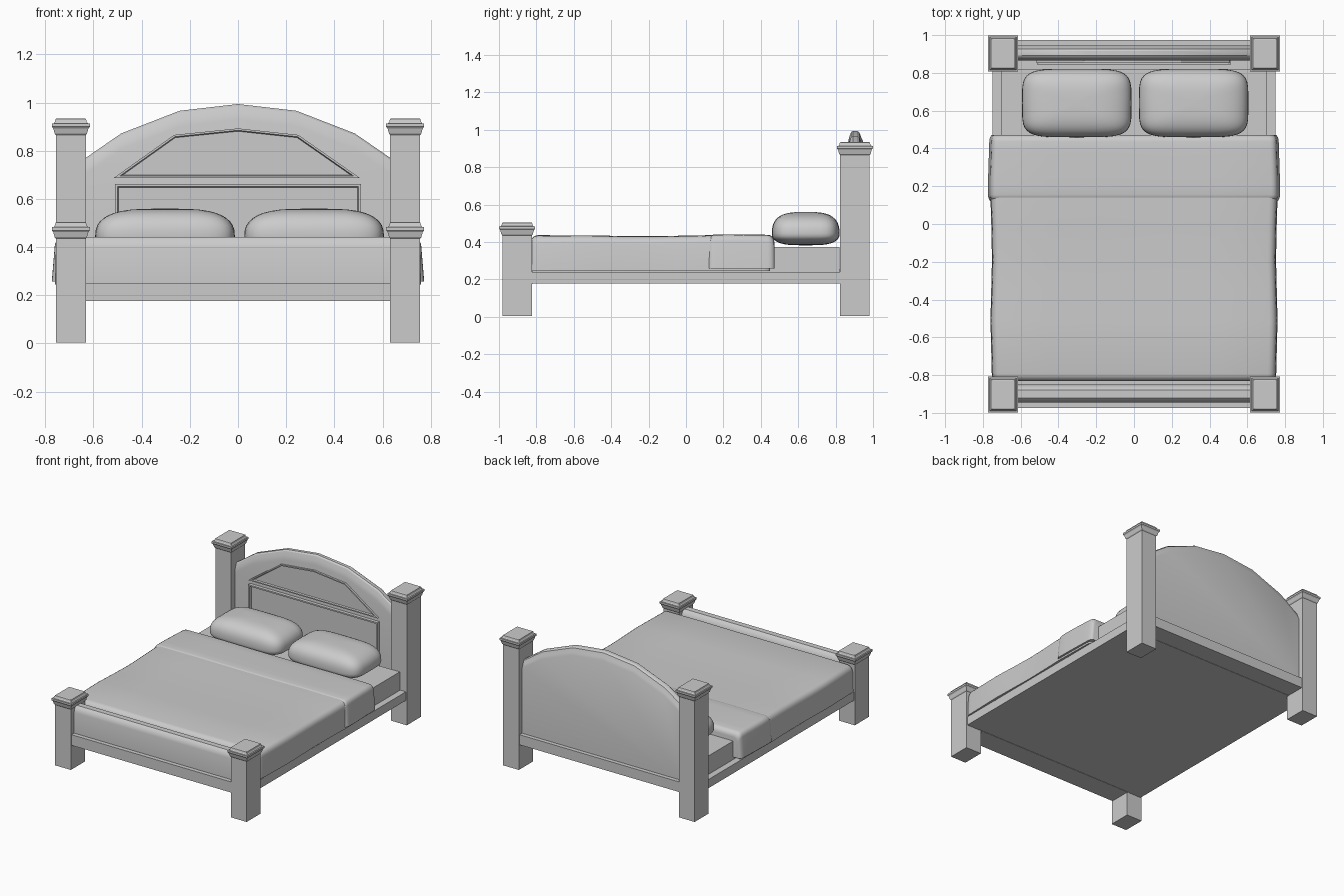
import bpy, bmesh, math
from mathutils import Vector

if "Cube" in bpy.data.objects:
    bpy.data.objects.remove(bpy.data.objects["Cube"])


def finish(name, bm, angle=None):
    bmesh.ops.recalc_face_normals(bm, faces=bm.faces[:])
    me = bpy.data.meshes.new(name)
    bm.to_mesh(me)
    bm.free()
    ob = bpy.data.objects.new(name, me)
    bpy.context.collection.objects.link(ob)
    if angle:
        bpy.ops.object.select_all(action='DESELECT')
        ob.select_set(True)
        bpy.context.view_layer.objects.active = ob
        bpy.ops.object.shade_smooth_by_angle(angle=math.radians(angle))
    return ob


def loft(name, rings, angle=None):
    """Skin equal-length closed rings and cap both ends."""
    bm = bmesh.new()
    vs = [[bm.verts.new(p) for p in r] for r in rings]
    n = len(vs[0])
    for a, b in zip(vs, vs[1:]):
        for i in range(n):
            j = (i + 1) % n
            bm.faces.new((a[i], a[j], b[j], b[i]))
    bm.faces.new(vs[0])
    bm.faces.new(vs[-1])
    return finish(name, bm, angle)


def box(name, x0, x1, y0, y1, z0, z1):
    return loft(name, [[(x0, y0, z), (x1, y0, z), (x1, y1, z), (x0, y1, z)] for z in (z0, z1)])


# Square posts with flared stepped caps
def post(name, cx, cy, top):
    prof = [(0, 0.003), (0, top - 0.07), (0.005, top - 0.064), (0.011, top - 0.042),
            (0.017, top - 0.035), (0.017, top - 0.022), (0.009, top - 0.021),
            (0.004, top - 0.015), (0.001, top - 0.003), (-0.004, top)]
    rings = []
    for o, z in prof:
        a, b = 0.062 + o, 0.079 + o
        rings.append([(cx - a, cy - b, z), (cx + a, cy - b, z),
                      (cx + a, cy + b, z), (cx - a, cy + b, z)])
    loft(name, rings)


for side, s in (("left", -1), ("right", 1)):
    post("front_post_" + side, s * 0.694, -0.903, 0.505)
    post("back_post_" + side, s * 0.694, 0.903, 0.935)

# Base frame and end rails
box("bed_base", -0.748, 0.748, -0.84, 0.84, 0.178, 0.24)
box("foot_rail", -0.64, 0.64, -0.975, -0.82, 0.176, 0.252)
box("head_rail", -0.64, 0.64, 0.82, 0.975, 0.18, 0.252)

# Footboard with rounded top
foot = [(-0.945, 0.24), (-0.945, 0.40), (-0.937, 0.428), (-0.92, 0.442),
        (-0.88, 0.442), (-0.862, 0.428), (-0.85, 0.40), (-0.85, 0.24)]
loft("footboard", [[(x, y, z) for y, z in foot] for x in (-0.64, 0.64)], 35)

# Arched headboard with rounded crest
half = [(0.64, 0.765), (0.485, 0.872), (0.243, 0.966)]
arch = half + [(0, 0.994)] + [(-x, z) for x, z in reversed(half)]
crest = [(0.866, 0.065), (0.872, 0.035), (0.882, 0.008), (0.892, 0),
         (0.915, 0), (0.927, 0.008), (0.937, 0.035), (0.946, 0.055)]
loft("headboard", [[(0.64, y, 0.24)] + [(x, y, z - d) for x, z in arch] + [(-0.64, y, 0.24)]
                   for y, d in crest], 30)


# Raised headboard mouldings with sunken centres
def moulding(name, pts, front, width, depth):
    bm = bmesh.new()
    back = [bm.verts.new((x, 0.88, z)) for x, z in pts]
    fr = [bm.verts.new((x, front, z)) for x, z in pts]
    n = len(pts)
    for i in range(n):
        j = (i + 1) % n
        bm.faces.new((back[i], back[j], fr[j], fr[i]))
    f = bm.faces.new(fr)
    bm.normal_update()
    bmesh.ops.inset_region(bm, faces=[f], thickness=width, use_even_offset=True)
    bmesh.ops.inset_region(bm, faces=[f], thickness=0.004, use_even_offset=True)
    for v in f.verts:
        v.co.y = front + depth
    finish(name, bm)


moulding("headboard_lower_panel", [(-0.51, 0.30), (0.51, 0.30), (0.51, 0.662), (-0.51, 0.662)],
         0.842, 0.01, 0.018)
moulding("headboard_upper_panel", [(-0.515, 0.688), (0.505, 0.688), (0.25, 0.866),
                                   (0, 0.893), (-0.265, 0.866)], 0.852, 0.008, 0.01)

# Mattress
box("mattress", -0.703, 0.703, -0.82, 0.82, 0.23, 0.372)


# Rounded bedcover sections lofted along y
def cover(name, ends, w, flare, z0, top, r):
    y0, y1 = ends
    steps = [i / 4 * math.pi / 2 for i in range(5)]
    stations = [(y0 + r * (1 - math.sin(a)), r * (1 - math.cos(a))) for a in reversed(steps)]
    stations = [(y0 + r * (1 - math.sin(a)), r * (1 - math.cos(a))) for a in steps][::-1]
    stations += [(y0 + (y1 - y0) * k / 8, 0) for k in range(2, 7)]
    stations += [(y1 - r * (1 - math.sin(a)), r * (1 - math.cos(a))) for a in steps]
    rings = []
    for y, d in stations:
        t = top - d + 0.003 * math.sin(y * 7)
        wy = w - d * 0.5 + 0.004 * math.sin(y * 9)
        right = [(wy + flare, z0)]
        right += [(wy - r * (1 - math.cos(a)), t - r * (1 - math.sin(a))) for a in steps]
        right += [(wy * 0.6, t + 0.002), (wy * 0.25, t)]
        pts = right + [(-x, z) for x, z in reversed(right)]
        rings.append([(x, y, z) for x, z in pts])
    # order each end from the outside inward
    rings.sort(key=lambda q: q[0][1])
    loft(name, rings, 50)


cover("blanket", (-0.832, 0.45), 0.752, 0.004, 0.245, 0.432, 0.04)
cover("blanket_fold", (0.12, 0.472), 0.757, 0.012, 0.258, 0.436, 0.035)


# Pillows as soft superellipsoids
def power(v, e):
    return math.copysign(abs(v) ** e, v)


def pillow(name, cx):
    bm = bmesh.new()
    bmesh.ops.create_uvsphere(bm, u_segments=40, v_segments=20, radius=1)
    for v in bm.verts:
        x, y, z = v.co
        rad = math.hypot(x, y)
        if rad > 1e-5:
            k = power(rad, 0.6)
            x, y = power(x / rad, 0.42) * k, power(y / rad, 0.42) * k
        h = 0.115 if z > 0 else 0.063
        v.co = Vector((cx + 0.29 * x, 0.64 + 0.181 * y, 0.445 + h * power(z, 0.8)))
    finish(name, bm, 60)


pillow("pillow_left", -0.303)
pillow("pillow_right", 0.316)
